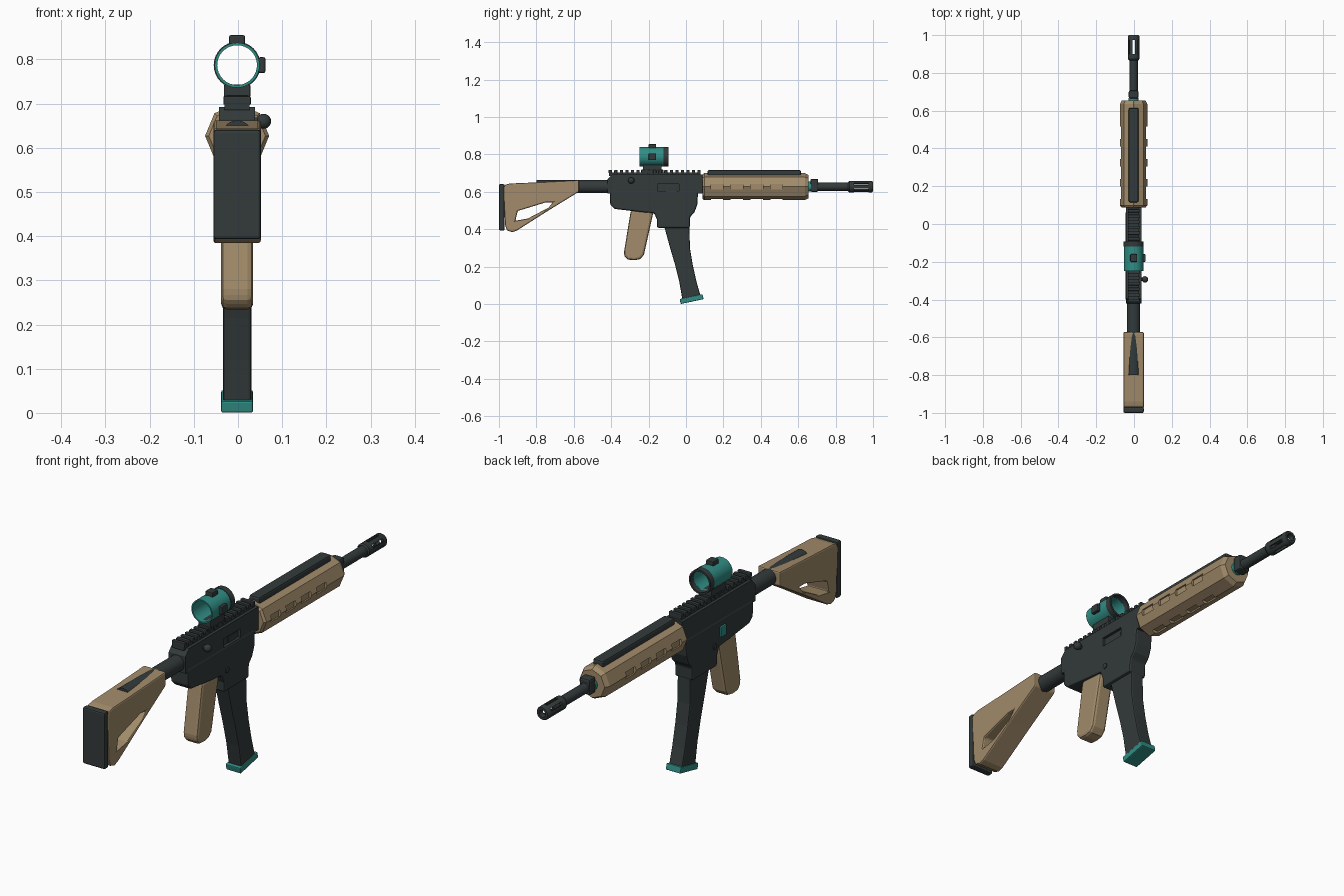
import bpy, bmesh, math
from mathutils import Matrix, Vector

if "Cube" in bpy.data.objects:
    bpy.data.objects.remove(bpy.data.objects["Cube"])

CX = -0.002   # body centre line (the side knob shifts the bounds)
AXIS = 0.627  # bore height


def material(name, rgb):
    m = bpy.data.materials.new(name)
    m.diffuse_color = (*rgb, 1)
    m.use_nodes = True
    m.node_tree.nodes["Principled BSDF"].inputs["Base Color"].default_value = m.diffuse_color
    return m


DARK = material("charcoal", (0.033, 0.042, 0.042))
TAN = material("tan", (0.36, 0.26, 0.145))
TEAL = material("teal", (0.03, 0.27, 0.235))


def make(name, bm, mat, bevel=0.0, smooth=False):
    bmesh.ops.recalc_face_normals(bm, faces=bm.faces)
    me = bpy.data.meshes.new(name)
    bm.to_mesh(me)
    bm.free()
    ob = bpy.data.objects.new(name, me)
    bpy.context.collection.objects.link(ob)
    me.materials.append(mat)
    if smooth:
        me.shade_smooth()
        me.set_sharp_from_angle(angle=math.radians(35))
    if bevel:
        b = ob.modifiers.new("bevel", 'BEVEL')
        b.width, b.segments, b.limit_method = bevel, 2, 'ANGLE'
        b.angle_limit = math.radians(40)
    return ob


def box(name, c, size, mat, bevel=0.0, rx=0.0, ry=0.0):
    bm = bmesh.new()
    bmesh.ops.create_cube(bm, size=1)
    rot = Matrix.Rotation(ry, 4, 'Y') @ Matrix.Rotation(rx, 4, 'X')
    bm.transform(Matrix.Translation((c[0] + CX, c[1], c[2])) @ rot @ Matrix.Diagonal((*size, 1)))
    return make(name, bm, mat, bevel)


def prism(name, pts, half, mat, bevel=0.0):
    """Side profile of (y, z) points, extruded across x."""
    bm = bmesh.new()
    f = bm.faces.new([bm.verts.new((CX - half, y, z)) for y, z in pts])
    r = bmesh.ops.extrude_face_region(bm, geom=[f])
    vs = [v for v in r["geom"] if isinstance(v, bmesh.types.BMVert)]
    bmesh.ops.translate(bm, verts=vs, vec=(2 * half, 0, 0))
    return make(name, bm, mat, bevel)


def lathe(name, prof, mat, z=AXIS, n=24, closed=False, smooth=True):
    """(radius, y) profile turned about a lengthwise axis."""
    bm = bmesh.new()
    rings = [[bm.verts.new((CX + r * math.cos(2 * math.pi * i / n), y,
                            z + r * math.sin(2 * math.pi * i / n))) for i in range(n)]
             for r, y in prof]
    pairs = list(zip(rings, rings[1:]))
    if closed:
        pairs.append((rings[-1], rings[0]))
    else:
        bm.faces.new(rings[0])
        bm.faces.new(rings[-1])
    for a, b in pairs:
        for i in range(n):
            j = (i + 1) % n
            bm.faces.new((a[i], a[j], b[j], b[i]))
    return make(name, bm, mat, smooth=smooth)


def disc(name, c, r, depth, mat, n=16):
    """Short cylinder along x."""
    bm = bmesh.new()
    bmesh.ops.create_cone(bm, cap_ends=True, segments=n, radius1=r, radius2=r, depth=depth)
    bm.transform(Matrix.Translation((c[0] + CX, c[1], c[2])) @ Matrix.Rotation(math.pi / 2, 4, 'Y'))
    return make(name, bm, mat, smooth=True)


def cut(ob, cutter):
    m = ob.modifiers.new("cut", 'BOOLEAN')
    m.object, m.operation, m.solver = cutter, 'DIFFERENCE', 'EXACT'
    cutter.hide_render = True
    bpy.context.view_layer.objects.active = ob
    bpy.ops.object.modifier_move_to_index(modifier="cut", index=0)
    bpy.ops.object.modifier_apply(modifier="cut")
    bpy.data.objects.remove(cutter)


# Receiver
upper = prism("upper_receiver", [(-0.42, 0.59), (-0.42, 0.665), (-0.395, 0.692),
                                 (0.088, 0.692), (0.088, 0.59)], 0.041, DARK, 0.01)
cut(upper, box("port_cutter", (0.041, -0.095, 0.617), (0.024, 0.115, 0.05), DARK))
box("bolt_cover", (0.026, -0.08, 0.615), (0.012, 0.06, 0.034), DARK, 0.003)
prism("lower_receiver", [(-0.405, 0.605), (-0.405, 0.53), (-0.38, 0.508), (-0.245, 0.492),
                         (-0.17, 0.485), (-0.155, 0.45), (-0.155, 0.407), (0.02, 0.407),
                         (0.022, 0.465), (0.045, 0.49), (0.06, 0.53), (0.065, 0.605)],
      0.043, DARK, 0.008)
for s in (-1, 1):
    disc("receiver_pin", (s * 0.044, -0.135, 0.50), 0.012, 0.006, DARK)
box("bolt_release", (-0.045, -0.19, 0.55), (0.012, 0.035, 0.045), TEAL, 0.003)
disc("charging_stem", (0.05, -0.293, 0.66), 0.009, 0.03, DARK)
knob = bmesh.new()
bmesh.ops.create_uvsphere(knob, u_segments=16, v_segments=10, radius=0.017,
                          matrix=Matrix.Translation((0.058, -0.293, 0.66)))
make("charging_knob", knob, DARK, smooth=True)

# Toothed top rail
box("receiver_rail", (0, -0.168, 0.694), (0.056, 0.49, 0.018), DARK)
for i in range(17):
    box("rail_tooth", (0, -0.405 + i * 0.0297, 0.707), (0.062, 0.017, 0.02), DARK, 0.003)

# Handguard with slots on both sides and underneath
guard = lathe("handguard", [(0.064, 0.088), (0.0725, 0.098), (0.0725, 0.635), (0.062, 0.655)],
              TAN, n=8, smooth=False)
for y in (0.166, 0.272, 0.378, 0.484):
    for dx, dz, size in ((0.0725, 0, (0.026, 0.066, 0.03)), (-0.0725, 0, (0.026, 0.066, 0.03)),
                         (0, -0.0725, (0.03, 0.066, 0.026))):
        cut(guard, box("slot_cutter", (dx, y, AXIS + dz), size, TAN))
box("handguard_rail", (0, 0.365, 0.70), (0.052, 0.5, 0.032), DARK, 0.008)

# Barrel, gas block and slotted muzzle
lathe("barrel", [(0.022, 0.6), (0.022, 0.89)], DARK)
lathe("barrel_collar", [(0.027, 0.65), (0.027, 0.668)], TEAL)
box("gas_block", (0, 0.686, 0.634), (0.052, 0.042, 0.07), DARK, 0.008)
muzzle = lathe("muzzle", [(0.025, 0.866), (0.03, 0.873), (0.03, 0.994), (0.026, 1.0),
                          (0.016, 1.0), (0.016, 0.876)], DARK, closed=True)
for i in range(3):
    cut(muzzle, box("muzzle_cutter", (0, 0.937, AXIS), (0.08, 0.075, 0.012), DARK,
                    ry=math.pi * i / 3 + math.pi / 6))

# Stock
lathe("buffer_tube", [(0.035, -0.8), (0.035, -0.40)], DARK)
stock = prism("stock", [(-0.572, 0.662), (-0.572, 0.60), (-0.735, 0.50), (-0.905, 0.392),
                        (-0.93, 0.384), (-0.957, 0.393), (-0.967, 0.42), (-0.977, 0.62),
                        (-0.967, 0.638), (-0.94, 0.644), (-0.8, 0.65)], 0.054, TAN, 0.007)
cut(stock, prism("stock_cutter", [(-0.90, 0.497), (-0.75, 0.543), (-0.712, 0.543),
                                  (-0.735, 0.515), (-0.845, 0.457), (-0.912, 0.445)], 0.1, TAN))
box("butt_pad", (0, -0.985, 0.517), (0.108, 0.03, 0.248), DARK, 0.007)

# Grip
prism("grip", [(-0.295, 0.5), (-0.172, 0.5), (-0.19, 0.42), (-0.225, 0.262), (-0.245, 0.24),
               (-0.275, 0.234), (-0.31, 0.237), (-0.33, 0.255), (-0.331, 0.28),
               (-0.305, 0.44)], 0.036, TAN, 0.012)

# Curved magazine and its floor plate
prism("magazine", [(-0.118, 0.42), (0.018, 0.42), (0.021, 0.30), (0.036, 0.21), (0.056, 0.12),
                   (0.08, 0.035), (-0.018, 0.015), (-0.036, 0.12), (-0.06, 0.215),
                   (-0.088, 0.31)], 0.032, DARK, 0.006)
box("magazine_floor_plate", (0, 0.03, 0.026), (0.072, 0.125, 0.027), TEAL, 0.004,
    rx=math.radians(12))

# Sight: open tube, front ring, mount and adjusters
SZ = 0.787
lathe("sight_tube", [(0.051, -0.248), (0.051, -0.115), (0.045, -0.115), (0.045, -0.248)],
      TEAL, z=SZ, n=32, closed=True)
lathe("sight_ring", [(0.053, -0.12), (0.053, -0.093), (0.045, -0.093), (0.045, -0.12)],
      DARK, z=SZ, n=32, closed=True)
box("sight_mount", (0, -0.18, 0.729), (0.06, 0.1, 0.028), DARK, 0.003)
box("sight_clamp", (0, -0.18, 0.705), (0.054, 0.12, 0.026), DARK, 0.003)
box("top_adjuster", (0, -0.18, 0.844), (0.036, 0.04, 0.022), DARK, 0.004)
box("side_adjuster", (0.056, -0.18, SZ), (0.016, 0.04, 0.036), DARK, 0.004)
